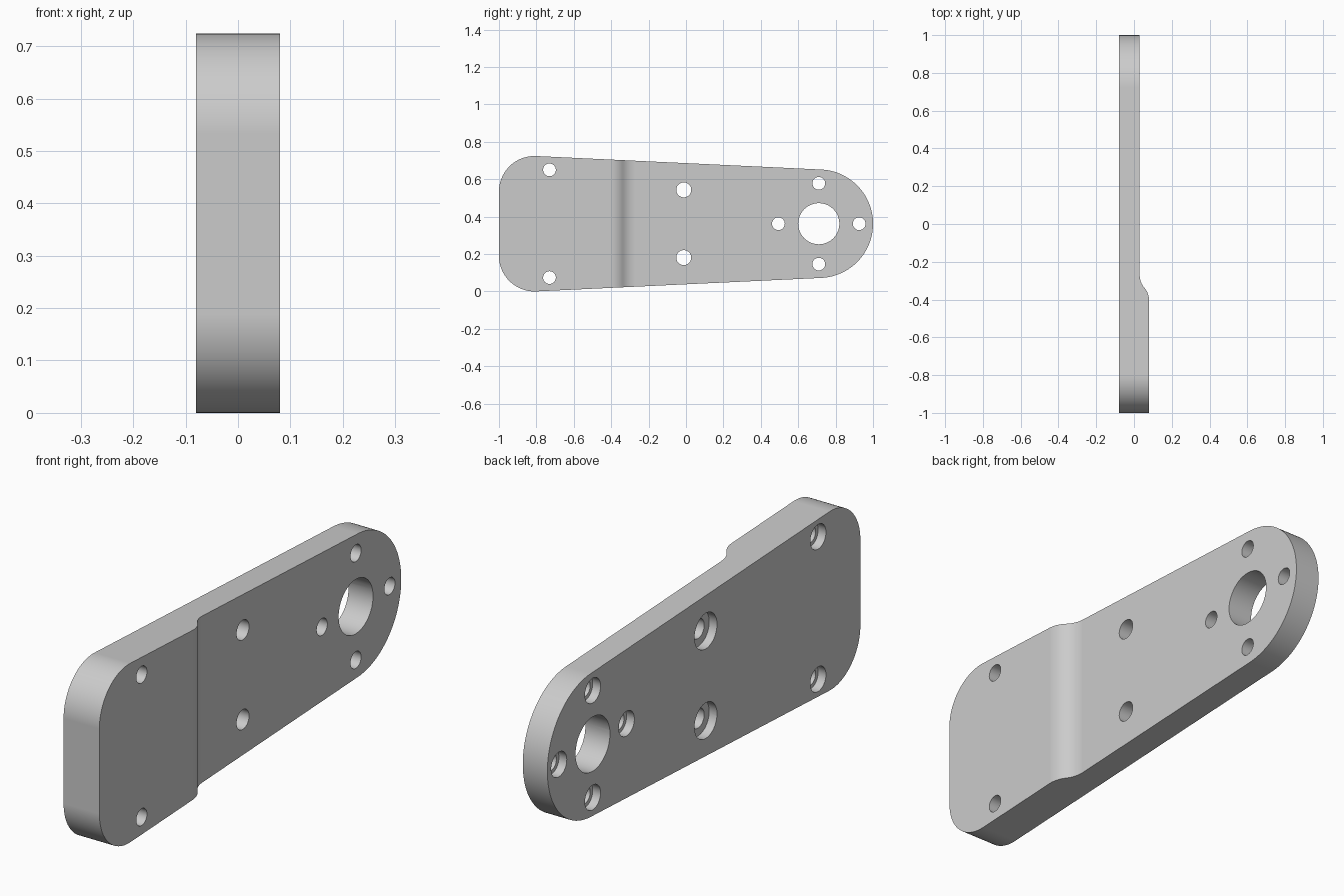
import bpy, bmesh
from math import sin, cos, radians, pi, acos, sqrt
from mathutils import Vector, Matrix

cube = bpy.data.objects.get("Cube")
if cube:
    bpy.data.objects.remove(cube, do_unlink=True)

MID = 0.362                      # height of the symmetry line
BACK, STEP, FRONT = -0.08, 0.03, 0.08   # x of rear face, thin face, thick face

metal = bpy.data.materials.new("plain grey metal")
metal.use_nodes = True
grey = (0.6, 0.6, 0.6, 1)
metal.diffuse_color = grey
metal.node_tree.nodes["Principled BSDF"].inputs["Base Color"].default_value = grey


def arc(u, v, r, start, end, n):
    """Points on an arc, angles in degrees."""
    angles = [radians(start + (end - start) * i / n) for i in range(n + 1)]
    return [(u + r * cos(a), v + r * sin(a)) for a in angles]


def finish(bm, name):
    bmesh.ops.recalc_face_normals(bm, faces=bm.faces)
    mesh = bpy.data.meshes.new(name)
    bm.to_mesh(mesh)
    bm.free()
    mesh.materials.append(metal)
    obj = bpy.data.objects.new(name, mesh)
    bpy.context.collection.objects.link(obj)
    return obj


def prism(name, points, push):
    bm = bmesh.new()
    face = bm.faces.new([bm.verts.new(p) for p in points])
    top = bmesh.ops.extrude_face_region(bm, geom=[face])["geom"]
    verts = [g for g in top if isinstance(g, bmesh.types.BMVert)]
    bmesh.ops.translate(bm, verts=verts, vec=Vector(push))
    return finish(bm, name)


def drill(y, z, r, x0, x1):
    bm = bmesh.new()
    place = Matrix.Translation(((x0 + x1) / 2, y, z)) @ Matrix.Rotation(pi / 2, 4, 'Y')
    bmesh.ops.create_cone(bm, cap_ends=True, segments=48, radius1=r, radius2=r,
                          depth=x1 - x0, matrix=place)
    return finish(bm, "drill")


def boolean(target, tool, operation):
    mod = target.modifiers.new("cut", 'BOOLEAN')
    mod.operation, mod.object, mod.solver = operation, tool, 'EXACT'
    bpy.context.view_layer.objects.active = target
    bpy.ops.object.modifier_apply(modifier=mod.name)
    bpy.data.objects.remove(tool, do_unlink=True)


# Tapered outline: two rounded corners joined by tangents to a round end
corner_y, corner_r, end_y, end_r = -0.81, 0.19, 0.71, 0.29
corner_h = MID - corner_r
run = Vector((end_y - corner_y, -corner_h))
tangent = 90 + (acos((corner_r - end_r) / run.length) - pi / 2
                - acos(run.x / run.length)) * 180 / pi
outline = (arc(end_y, MID, end_r, -tangent, tangent, 64)
           + arc(corner_y, MID + corner_h, corner_r, tangent, 180, 24)
           + arc(corner_y, MID - corner_h, corner_r, 180, 360 - tangent, 24))
plate = prism("arm_plate", [(-0.3, y, z) for y, z in outline], (0.6, 0, 0))

# Thickness profile: thick front, S-shaped step, thin rear
y_thick, y_thin = -0.405, -0.27
half_run, half_rise = (y_thin - y_thick) / 2, (FRONT - STEP) / 2
radius = (half_run ** 2 + half_rise ** 2) / (2 * half_rise)
sweep = 180 / pi * acos(1 - half_rise / radius)
profile = ([(BACK, -1.3), (FRONT, -1.3)]
           + arc(FRONT - radius, y_thick, radius, 0, sweep, 10)
           + arc(STEP + radius, y_thin, radius, 180 + sweep, 180, 10)[1:]
           + [(STEP, 1.3), (BACK, 1.3)])
boolean(plate, prism("thickness", [(x, y, -0.3) for x, y in profile], (0, 0, 1.4)),
        'INTERSECT')

# Counterbored bolt holes: y, z, hole radius, counterbore radius
bolts = []
for side in (-1, 1):
    bolts += [(-0.73, MID + side * 0.288, 0.034, 0.05),
              (-0.012, MID + side * 0.181, 0.04, 0.072),
              (end_y, MID + side * 0.216, 0.034, 0.05),
              (end_y + side * 0.216, MID, 0.034, 0.05)]
for y, z, r, bore in bolts:
    boolean(plate, drill(y, z, r, -0.2, 0.2), 'DIFFERENCE')
    boolean(plate, drill(y, z, bore, -0.2, BACK + 0.035), 'DIFFERENCE')

# Large shaft opening in the round end
boolean(plate, drill(end_y, MID, 0.11, -0.2, 0.2), 'DIFFERENCE')

# Smooth curved walls, crisp rims
bpy.ops.object.select_all(action='DESELECT')
plate.select_set(True)
bpy.context.view_layer.objects.active = plate
bpy.ops.object.shade_smooth_by_angle(angle=radians(30))
weighted = plate.modifiers.new("even shading", 'WEIGHTED_NORMAL')
weighted.keep_sharp = True
